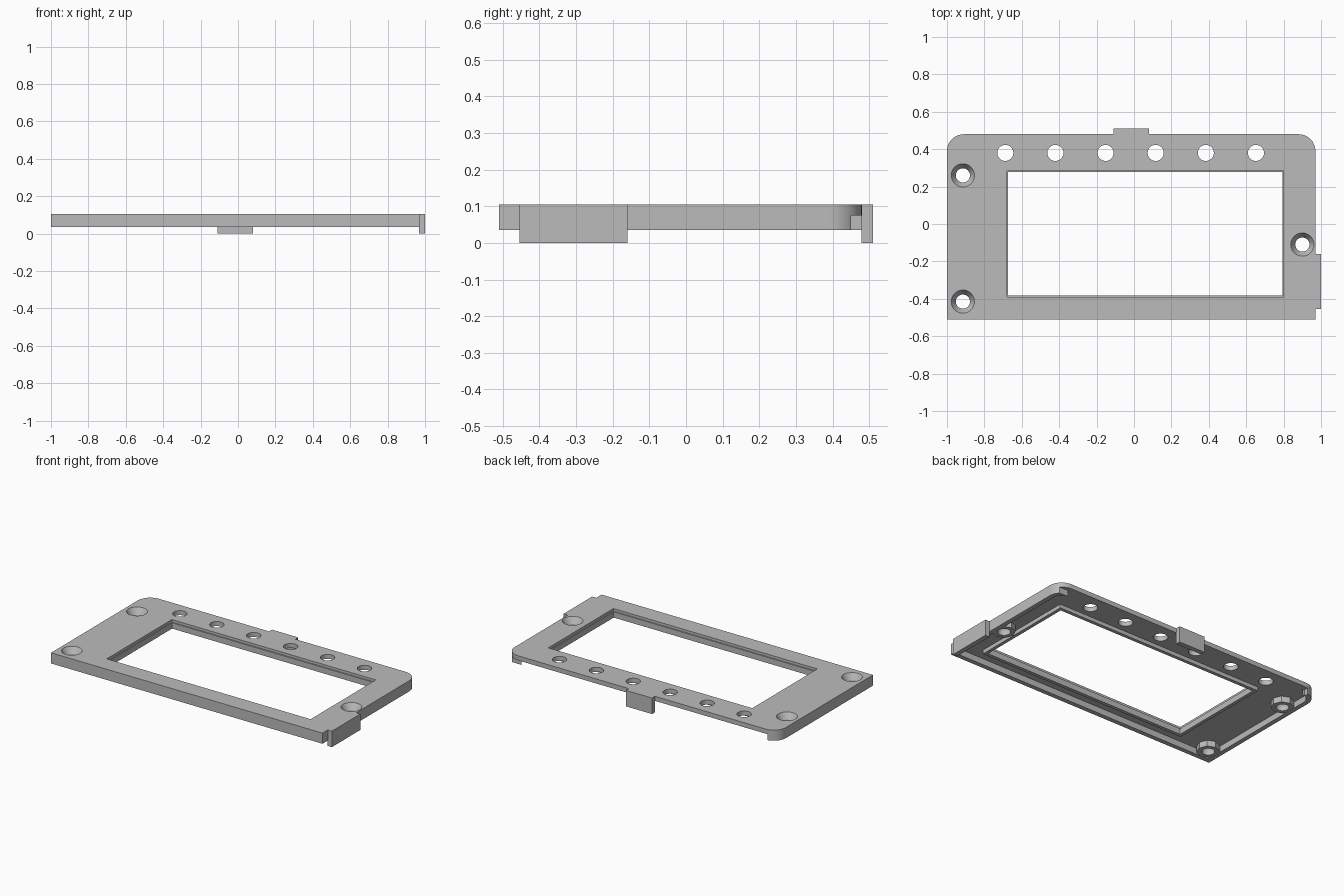
import bpy, bmesh, math

cube = bpy.data.objects.get("Cube")
if cube:
    bpy.data.objects.remove(cube, do_unlink=True)

grey = bpy.data.materials.new("plain grey")
grey.use_nodes = True
grey.diffuse_color = (0.5, 0.5, 0.5, 1)
grey.node_tree.nodes["Principled BSDF"].inputs["Base Color"].default_value = (0.5, 0.5, 0.5, 1)


def finish(name, bm):
    bmesh.ops.recalc_face_normals(bm, faces=bm.faces[:])
    mesh = bpy.data.meshes.new(name)
    bm.to_mesh(mesh)
    bm.free()
    mesh.materials.append(grey)
    obj = bpy.data.objects.new(name, mesh)
    bpy.context.collection.objects.link(obj)
    return obj


def prism(name, outline, z0, z1):
    bm = bmesh.new()
    face = bm.faces.new([bm.verts.new((x, y, z0)) for x, y in outline])
    top = bmesh.ops.extrude_face_region(bm, geom=[face])["geom"]
    for v in top:
        if isinstance(v, bmesh.types.BMVert):
            v.co.z = z1
    return finish(name, bm)


def box(name, x0, x1, y0, y1, z0, z1):
    return prism(name, [(x0, y0), (x1, y0), (x1, y1), (x0, y1)], z0, z1)


def cone(name, x, y, r0, r1, z0, z1, sides=32):
    bm = bmesh.new()
    bmesh.ops.create_cone(bm, cap_ends=True, segments=sides, radius1=r0, radius2=r1, depth=z1 - z0)
    bmesh.ops.translate(bm, verts=bm.verts[:], vec=(x, y, (z0 + z1) / 2))
    return finish(name, bm)


def combine(target, tool, operation="DIFFERENCE"):
    mod = target.modifiers.new("combine", "BOOLEAN")
    mod.operation, mod.solver, mod.object = operation, "EXACT", tool
    with bpy.context.temp_override(object=target, active_object=target):
        bpy.ops.object.modifier_apply(modifier=mod.name)
    bpy.data.objects.remove(tool, do_unlink=True)


def rounded_back(x0, x1, y0, y1, r, steps=10):
    """Rectangle with square front corners and rounded back corners."""
    pts = [(x0, y0), (x1, y0)]
    for cx, start in ((x1 - r, 0), (x0 + r, 90)):
        for i in range(steps + 1):
            a = math.radians(start + 90 * i / steps)
            pts.append((cx + r * math.cos(a), y1 - r + r * math.sin(a)))
    return pts


BOTTOM, UNDER, TOP = 0.035, 0.075, 0.105
WALL = 0.03
L, R, F, B = -1.0, 0.97, -0.51, 0.48

# Frame plate, hollowed from below, with an open back edge
frame = prism("frame_plate", rounded_back(L, R, F, B, 0.09), BOTTOM, TOP)
combine(frame, prism("cavity", rounded_back(L + WALL, R - WALL, F + WALL, B - WALL, 0.06), -0.1, UNDER))
combine(frame, box("open_back", L + 0.075, 1.1, B - WALL, 0.7, -0.1, UNDER))

# Window with a slightly narrower rim underneath
combine(frame, box("rim", -0.695, 0.815, -0.405, 0.30, 0.05, 0.08), "UNION")
combine(frame, box("window", -0.673, 0.793, -0.383, 0.278, -0.1, 0.2))
combine(frame, box("window_step", -0.68, 0.80, -0.39, 0.285, 0.088, 0.2))

# Screw bosses with countersunk holes
screws = [(-0.915, 0.26), (-0.915, -0.415), (0.9, -0.11)]
for x, y in screws:
    combine(frame, cone("boss", x, y, 0.068, 0.068, BOTTOM + 0.001, 0.09, 8), "UNION")
for x, y in screws:
    combine(frame, cone("screw_hole", x, y, 0.038, 0.038, -0.1, 0.2))
    combine(frame, cone("countersink", x, y, 0.038, 0.064, 0.065, TOP + 0.003))

# Row of round holes along the back
for i in range(6):
    combine(frame, cone("round_hole", -0.688 + 0.268 * i, 0.38, 0.043, 0.043, -0.1, 0.2))

# Clip tabs on the back and left sides
tabs = [box("back_tab", -0.11, 0.08, B - 0.001, 0.51, 0, TOP),
        box("left_tab", R - 0.001, 1.0, -0.455, -0.16, 0, TOP)]

for obj in [frame] + tabs:
    with bpy.context.temp_override(object=obj, active_object=obj, selected_objects=[obj],
                                   selected_editable_objects=[obj]):
        bpy.ops.object.shade_smooth_by_angle(angle=math.radians(30))
